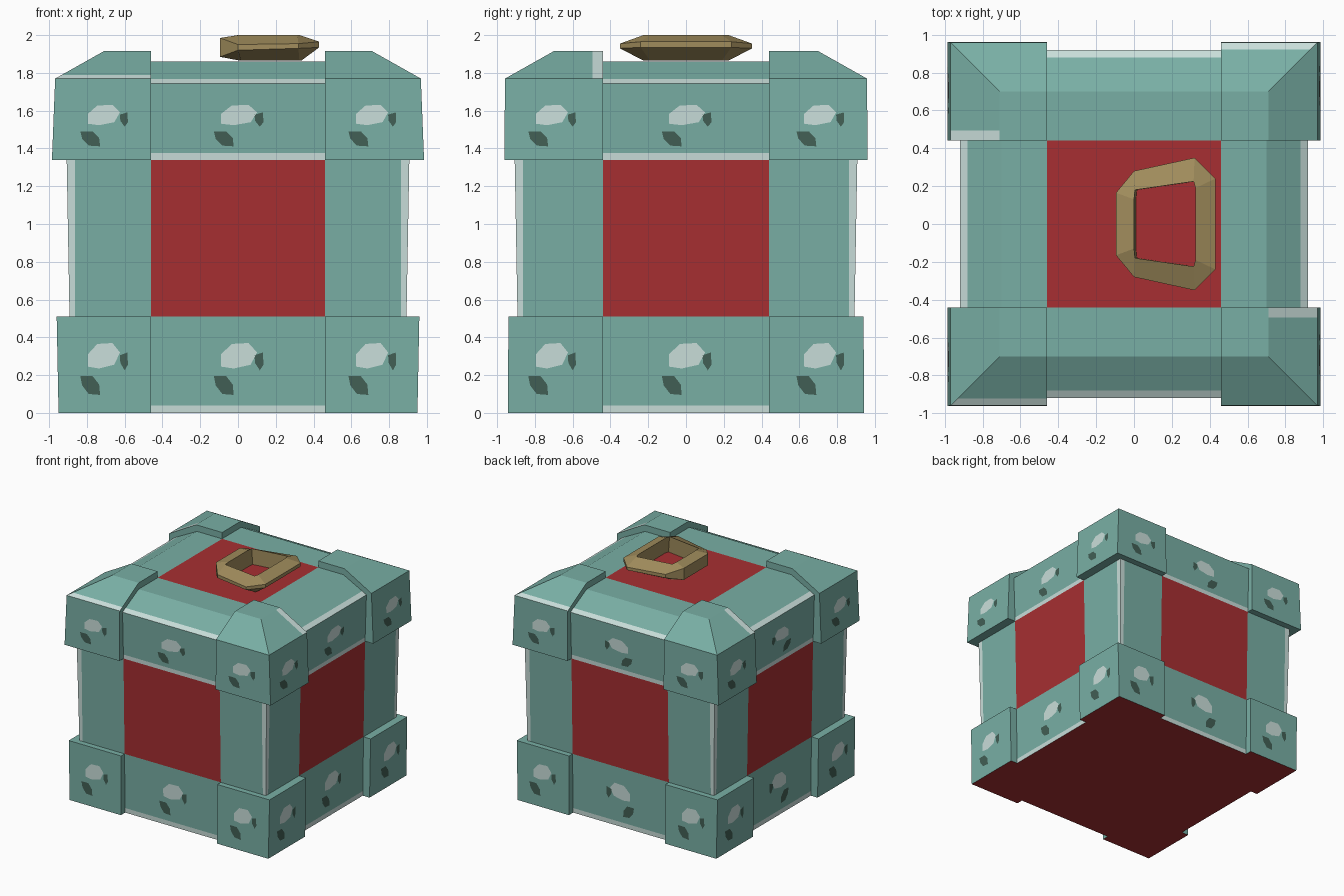
import bpy, bmesh
from mathutils import Vector

if "Cube" in bpy.data.objects:
    bpy.data.objects.remove(bpy.data.objects["Cube"])


def material(name, rgb):
    m = bpy.data.materials.new(name)
    lin = [(c / 255 / 12.92 if c < 11 else ((c / 255 + 0.055) / 1.055) ** 2.4) for c in rgb]
    m.diffuse_color = (*lin, 1)
    m.use_nodes = True
    m.node_tree.nodes["Principled BSDF"].inputs["Base Color"].default_value = m.diffuse_color
    return m


MATS = [material("teal", (121, 175, 165)), material("red", (167, 47, 50)),
        material("pale_wear", (201, 222, 218)), material("dark_dent", (66, 95, 85)),
        material("brass", (160, 140, 92))]
TEAL, RED, PALE, DARK, BRASS = range(5)


def finish(name, bm, rule=None, fix=True):
    if fix:
        bmesh.ops.recalc_face_normals(bm, faces=bm.faces)
    bm.normal_update()
    if rule:
        for f in bm.faces:
            f.material_index = rule(f.calc_center_median(), f.normal)
    me = bpy.data.meshes.new(name)
    bm.to_mesh(me)
    bm.free()
    for m in MATS:
        me.materials.append(m)
    ob = bpy.data.objects.new(name, me)
    bpy.context.collection.objects.link(ob)
    return ob


def loft(rings, closed=False):
    """Skin rings of points; cap the ends, or join the last ring to the first."""
    bm = bmesh.new()
    rs = [[bm.verts.new(p) for p in r] for r in rings]
    n = len(rs[0])
    pairs = list(zip(rs, rs[1:])) + ([(rs[-1], rs[0])] if closed else [])
    for a, b in pairs:
        for i in range(n):
            j = (i + 1) % n
            bm.faces.new((a[i], a[j], b[j], b[i]))
    if not closed:
        bm.faces.new(rs[0][::-1])
        bm.faces.new(rs[-1])
    return bm


def cut(bm, axis, value):
    co, no = Vector(), Vector()
    co[axis], no[axis] = value, 1
    bmesh.ops.bisect_plane(bm, geom=bm.verts[:] + bm.edges[:] + bm.faces[:],
                           plane_co=co, plane_no=no)


def rect(x0, x1, y0, y1, z):
    return [(x0, y0, z), (x1, y0, z), (x1, y1, z), (x0, y1, z)]


# Chest body: tapered walls, sloped lid rim, red panels and worn edges
PX, PY = 0.46, 0.44
LEVELS = [(0, .885), (.04, .886), (.51, .892), (1.34, .907), (1.375, .908),
          (1.745, .92), (1.767, .88), (1.86, .70)]
body = loft([rect(-w, w, -w, w, z) for z, w in LEVELS])
for s in (-1, 1):
    cut(body, 0, s * PX)
    cut(body, 1, s * PY)
    cut(body, 0, s * .862)
    cut(body, 1, s * .862)


def body_rule(c, n):
    x, y, z = abs(c.x), abs(c.y), c.z
    if n.z < -.9 or (n.z > .9 and x < PX and y < PY):
        return RED
    if .51 < z < 1.34:
        if x < PX or y < PY:
            return RED
        if x > .862 and y > .862:
            return PALE
    if z < .04 or 1.34 < z < 1.375 or 1.745 < z < 1.767:
        return PALE
    return TEAL


finish("chest_body", body, body_rule)

# Corner guards: four plain at the foot, four with hipped tops on the lid
for sx in (-1, 1):
    for sy in (-1, 1):
        tag = ("left" if sx < 0 else "right") + ("_front" if sy < 0 else "_back")

        def ring(x, y, z):
            return rect(sx * PX, sx * x, sy * PY, sy * y, z)

        low = loft([ring(.95, .943, 0), ring(.96, .94, .51)])
        finish("foot_guard_" + tag, low, lambda c, n: RED if n.z < -.9 else TEAL)

        top = loft([ring(.985, .962, 1.34), ring(.968, .958, 1.77), ring(.71, .70, 1.915)])
        same = sx * sy > 0
        cut(top, 2 if same else 1, 1.79 if same else sy * .495)

        def guard_rule(c, n):
            if .2 < n.z < .95:
                if same and abs(n.y) > abs(n.x) and c.z < 1.79:
                    return PALE
                if not same and abs(n.x) > abs(n.y) and abs(c.y) < .495:
                    return PALE
            return TEAL

        finish("lid_guard_" + tag, top, guard_rule)

# Chips and dents painted on every band cell of the four sides
CHIP = [(-.08, -.055), (-.02, -.065), (.06, -.045), (.09, .02), (.05, .07),
        (-.03, .065), (-.08, .01)]
DENT = [(-.055, .045), (-.045, -.005), (-.01, -.05), (.05, -.055), (.045, .0), (.01, .045)]
NICK = [(-.02, .03), (-.018, -.01), (.005, -.05), (.022, -.02), (.02, .045)]
bm = bmesh.new()


def stamp(shape, side, u0, z0, su, sz, depth, mat, flip):
    pts = []
    for u, z in shape:
        u, z = u0 + u * su * flip, z0 + z * sz
        d = depth(z) + .004
        pts.append([(u, -d, z), (d, u, z), (-u, d, z), (-d, -u, z)][side])
    vs = [bm.verts.new(p) for p in pts]
    f = bm.faces.new(vs)
    f.normal_update()
    out = Vector([(0, -1, 0), (1, 0, 0), (0, 1, 0), (-1, 0, 0)][side])
    if f.normal.dot(out) < 0:
        f.normal_flip()
    f.material_index = mat


def line(z0, d0, z1, d1):
    return lambda z: d0 + (d1 - d0) * (z - z0) / (z1 - z0)


for side in range(4):
    along_x = side % 2  # sides facing left and right
    for zc, sz, upper in ((.30, 1, False), (1.575, .8, True)):
        for u in (-.715, 0, .705):
            flip = -1 if u == 0 and side > 1 else 1
            if u == 0:
                d = line(1.375, .908, 1.745, .92) if upper else line(.04, .886, .51, .892)
            elif upper:
                d = line(1.34, .985, 1.77, .968) if along_x else line(1.34, .962, 1.77, .958)
            else:
                d = line(0, .95, .51, .96) if along_x else line(0, .943, .51, .94)
            wide = 1.12 if u == 0 else 1
            stamp(CHIP, side, u, zc, wide, sz, d, PALE, flip)
            stamp(DENT, side, u - .065 * wide * flip, zc - .15 * sz, 1, sz, d, DARK, flip)
            stamp(NICK, side, u + .11 * flip, zc - .025 * sz, wide, sz, d, DARK, flip)
finish("chips_and_dents", bm, fix=False)

# Faceted brass ring handle lying on the lid: outer x, y, upper z, lower z, inner x, y
HALF = [(-.095, .165, 1.985, 1.885, 0, .13), (0, .28, 1.95, 1.92, .005, .18),
        (.32, .35, 1.955, 1.93, .315, .225), (.43, .24, 1.965, 1.935, .325, .19)]
loop = HALF + [(a, -b, c, d, e, -f) for a, b, c, d, e, f in reversed(HALF)]
handle = loft([[(ox, oy, hi, ), (ox, oy, lo), (ix + .01, iy, 1.865), (ix, iy, 2.0)]
               for ox, oy, hi, lo, ix, iy in loop], closed=True)
finish("ring_handle", handle, lambda c, n: BRASS)
